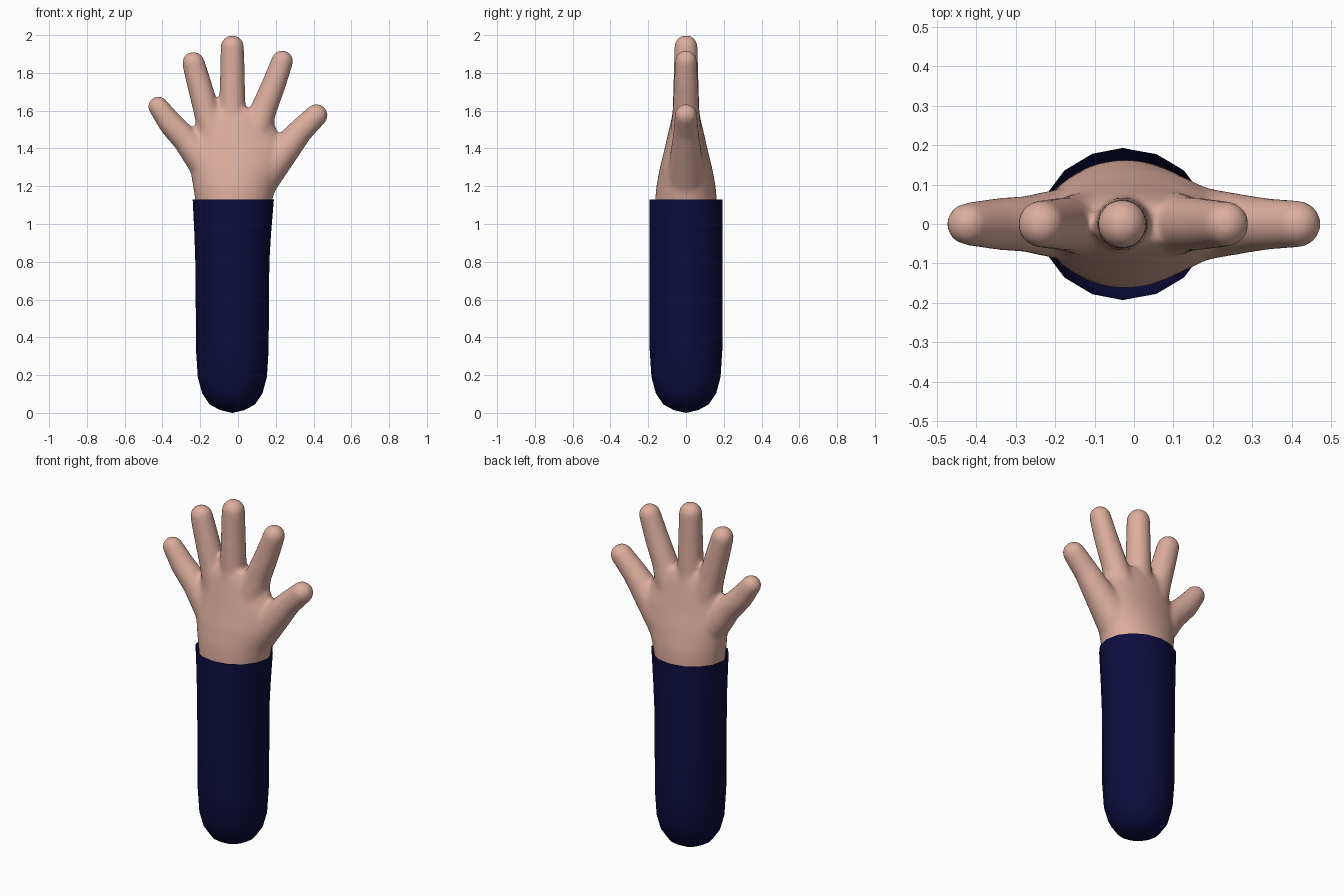
import bpy, bmesh, math
from mathutils import Vector, Matrix

if "Cube" in bpy.data.objects:
    bpy.data.objects.remove(bpy.data.objects["Cube"])


def material(name, rgb):
    m = bpy.data.materials.new(name)
    m.diffuse_color = (*rgb, 1)
    m.use_nodes = True
    m.node_tree.nodes["Principled BSDF"].inputs["Base Color"].default_value = m.diffuse_color
    return m


skin = material("skin", (0.72, 0.42, 0.34))
navy = material("navy cloth", (0.004, 0.004, 0.05))


def add_object(name, bm, mat):
    bmesh.ops.recalc_face_normals(bm, faces=bm.faces)
    for f in bm.faces:
        f.smooth = True
    me = bpy.data.meshes.new(name)
    bm.to_mesh(me)
    bm.free()
    me.materials.append(mat)
    ob = bpy.data.objects.new(name, me)
    bpy.context.collection.objects.link(ob)
    return ob


def loft(bm, rings, sides, cap_top):
    """Stack elliptical rings (z, centre x, half x, half y), closed below."""
    loops = []
    for z, cx, hx, hy in rings:
        loops.append([bm.verts.new((cx + hx * math.cos(a), hy * math.sin(a), z))
                      for a in (2 * math.pi * i / sides for i in range(sides))])
    for lo, hi in zip(loops, loops[1:]):
        for i in range(sides):
            j = (i + 1) % sides
            bm.faces.new((lo[i], lo[j], hi[j], hi[i]))
    if cap_top:
        bm.faces.new(loops[-1])
    return loops


def finger_segment(bm, a, b):
    """Tapered capsule between two (x, z, radius) joints, as a convex hull."""
    part = bmesh.new()
    for x, z, r in (a, b):
        bmesh.ops.create_icosphere(part, subdivisions=4, radius=r,
                                   matrix=Matrix.Translation((x, 0, z)))
    hull = bmesh.ops.convex_hull(part, input=part.verts[:])
    junk = {g for g in hull["geom_interior"] + hull["geom_unused"]
            if isinstance(g, bmesh.types.BMVert)}
    bmesh.ops.delete(part, geom=list(junk), context='VERTS')
    tmp = bpy.data.meshes.new("segment")
    part.to_mesh(tmp)
    part.free()
    bm.from_mesh(tmp)
    bpy.data.meshes.remove(tmp)


# Hand: palm loft and five fingers, fused and softened
bm = bmesh.new()
palm = [(0.92, -0.03, 0.17, 0.16), (1.13, -0.022, 0.205, 0.163),
        (1.2, -0.018, 0.22, 0.157), (1.3, -0.005, 0.25, 0.138),
        (1.4, 0.0, 0.25, 0.113), (1.48, -0.012, 0.225, 0.095),
        (1.56, -0.018, 0.2, 0.076), (1.61, -0.02, 0.165, 0.055)]
rings = loft(bm, palm, 48, True)
bm.faces.new(rings[0])
fingers = [
    [(-0.422, 1.622, 0.054), (-0.355, 1.53, 0.065), (-0.27, 1.44, 0.072), (-0.13, 1.27, 0.1)],
    [(-0.236, 1.852, 0.06), (-0.205, 1.74, 0.065), (-0.167, 1.6, 0.069), (-0.1, 1.38, 0.09)],
    [(-0.03, 1.938, 0.062), (-0.03, 1.78, 0.066), (-0.03, 1.6, 0.071), (-0.03, 1.38, 0.1)],
    [(0.234, 1.862, 0.058), (0.19, 1.74, 0.064), (0.133, 1.6, 0.07), (0.06, 1.38, 0.095)],
    [(0.415, 1.576, 0.06), (0.325, 1.487, 0.067), (0.245, 1.39, 0.08), (0.1, 1.22, 0.105)],
]
for joints in fingers:
    for a, b in zip(joints, joints[1:]):
        finger_segment(bm, a, b)
hand = add_object("hand", bm, skin)
fuse = hand.modifiers.new("fuse", 'REMESH')
fuse.mode = 'VOXEL'
fuse.voxel_size = 0.011
fuse.use_smooth_shade = True
soft = hand.modifiers.new("soften", 'SMOOTH')
soft.factor = 0.5
soft.iterations = 12

# Sleeve: rounded at the bottom, flared and open at the cuff
bm = bmesh.new()
profile = [(0.015, -0.03, 0.065, 0.065), (0.045, -0.03, 0.12, 0.12),
           (0.105, -0.03, 0.16, 0.16), (0.19, -0.03, 0.183, 0.183),
           (0.33, -0.03, 0.192, 0.192), (0.6, -0.03, 0.194, 0.193),
           (0.8, -0.03, 0.196, 0.193), (0.95, -0.028, 0.203, 0.193),
           (1.13, -0.025, 0.215, 0.192)]
rings = loft(bm, profile, 16, False)
tip = bm.verts.new((-0.03, 0, 0))
for i in range(16):
    bm.faces.new((tip, rings[0][(i + 1) % 16], rings[0][i]))
add_object("sleeve", bm, navy)
